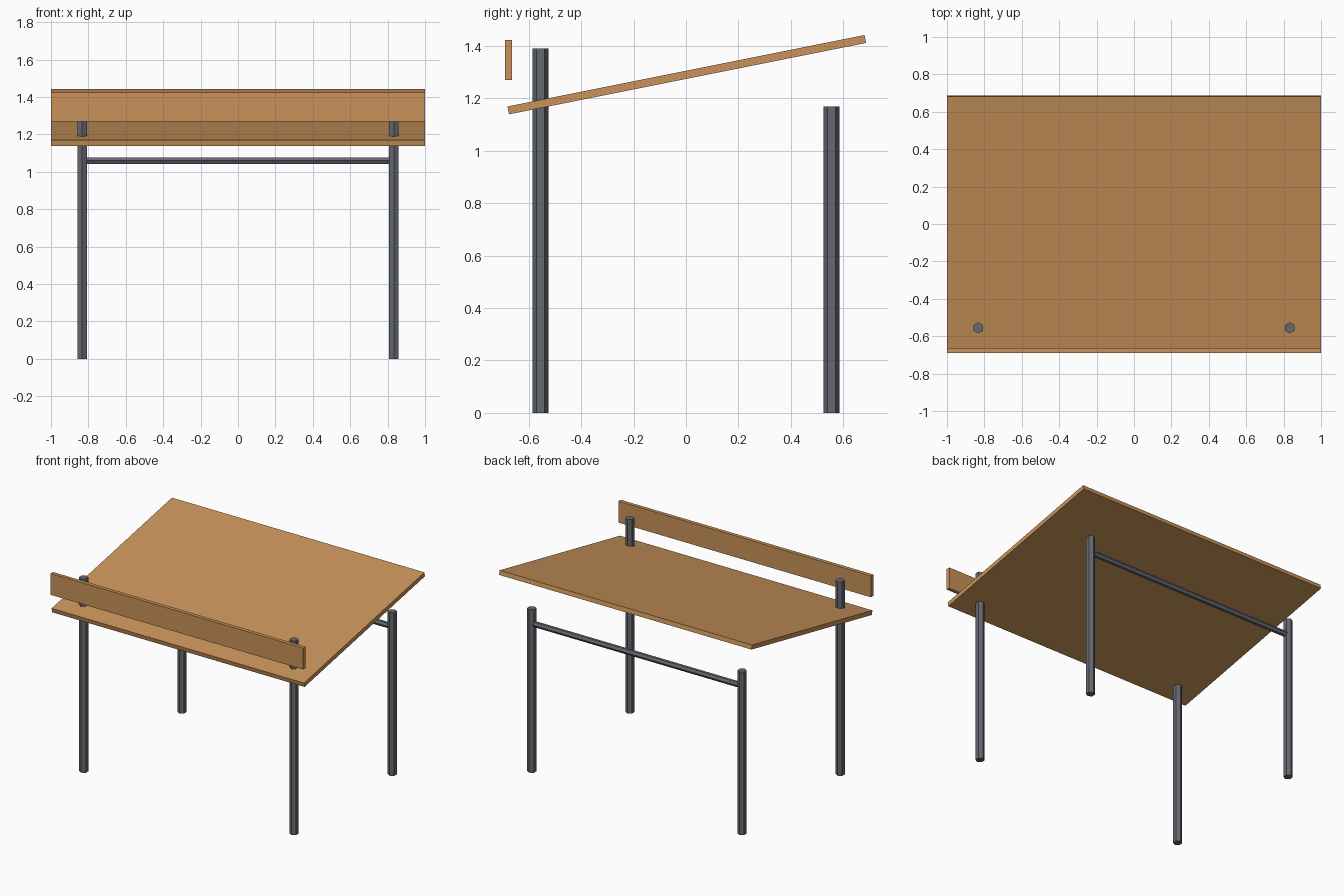
import bpy, math

if "Cube" in bpy.data.objects:
    bpy.data.objects.remove(bpy.data.objects["Cube"])

def material(name, rgb):
    m = bpy.data.materials.new(name)
    m.diffuse_color = (*rgb, 1)
    m.use_nodes = True
    m.node_tree.nodes["Principled BSDF"].inputs["Base Color"].default_value = m.diffuse_color
    return m

wood = material("wood", (0.58, 0.29, 0.10))
steel = material("dark_steel", (0.13, 0.14, 0.16))

def board(name, loc, size, tilt=0):
    bpy.ops.mesh.primitive_cube_add(size=1, location=loc, rotation=(tilt, 0, 0))
    o = bpy.context.object
    o.name, o.scale = name, size
    o.data.materials.append(wood)

def hex_tube(name, loc, radius, length, rot=(0, 0, 0)):
    bpy.ops.mesh.primitive_cylinder_add(vertices=6, radius=radius, depth=length,
                                        location=loc, rotation=rot)
    o = bpy.context.object
    o.name = name
    o.data.materials.append(steel)

LEG_X, LEG_Y = 0.833, 0.555

# legs: the front pair is taller and pokes through the top
for side, sx in (("left", -1), ("right", 1)):
    for end, sy, height in (("front", -1, 1.389), ("back", 1, 1.168)):
        hex_tube(f"{end}_leg_{side}", (sx * LEG_X, sy * LEG_Y, height / 2), 0.03, height)

# crossbar between the back legs
hex_tube("back_crossbar", (0, LEG_Y, 1.059), 0.02, 2 * LEG_X, (0, math.pi / 2, 0))

# sloping table top
board("table_top", (0.0, 0.003, 1.29), (2, 1.389, 0.031), math.radians(11.31))

# upright board floating along the front edge
board("front_rail", (0, -0.677, 1.346), (2, 0.027, 0.153))
